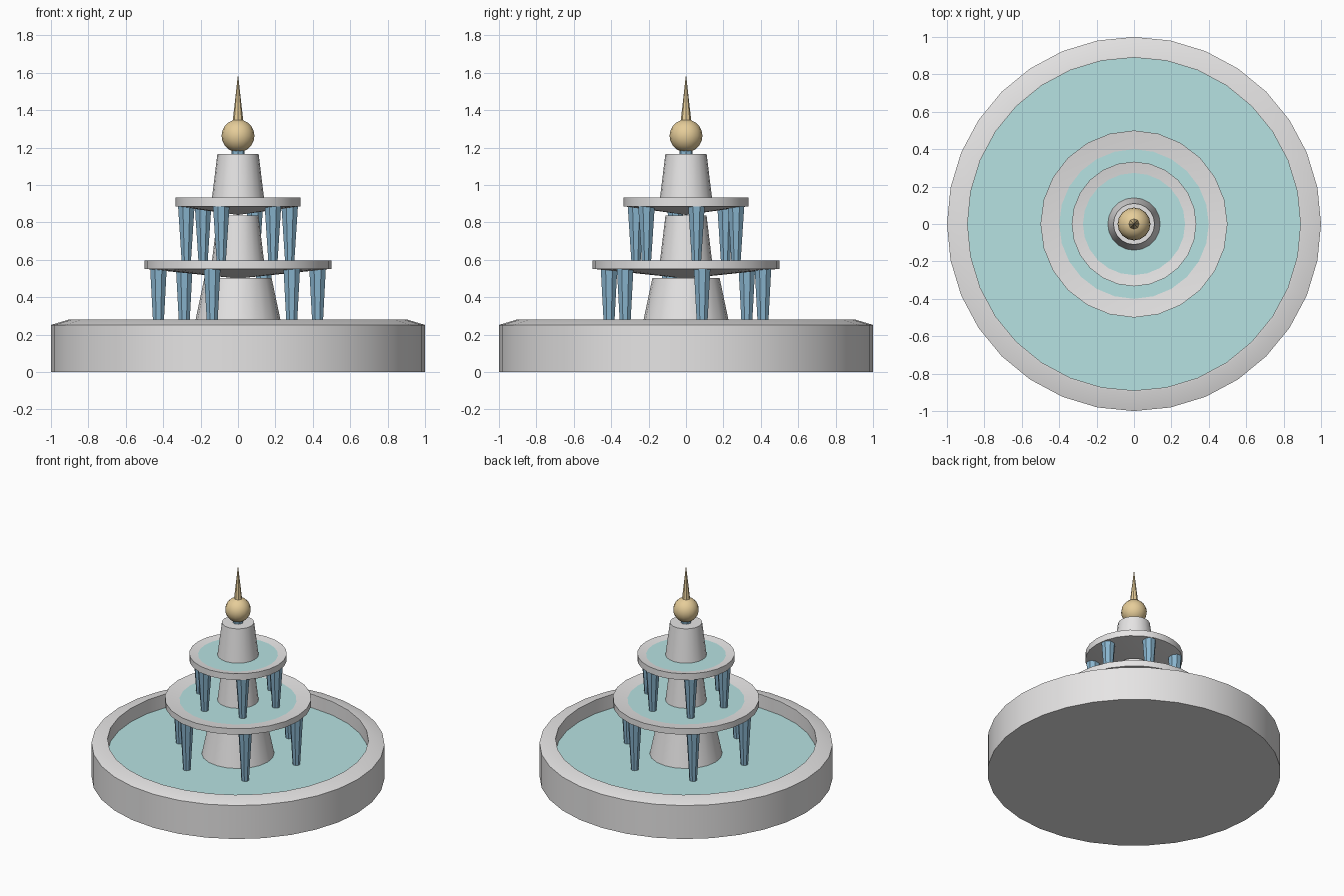
import bpy
import bmesh
from math import cos, sin, pi, tau, radians

cube = bpy.data.objects.get("Cube")
if cube:
    bpy.data.objects.remove(cube, do_unlink=True)


def make_material(name, rgb):
    mat = bpy.data.materials.new(name)
    mat.use_nodes = True
    mat.diffuse_color = (*rgb, 1)
    bsdf = next(n for n in mat.node_tree.nodes if n.type == 'BSDF_PRINCIPLED')
    bsdf.inputs["Base Color"].default_value = (*rgb, 1)
    return mat


STONE = make_material("pale stone", (0.79, 0.78, 0.78))
WATER = make_material("pool water", (0.47, 0.76, 0.76))
JET = make_material("falling water", (0.25, 0.46, 0.62))
GOLD = make_material("gold", (0.79, 0.61, 0.32))


def lathe(name, profile, sides, mat, centre=(0, 0), turn=0.0):
    """Spin (radius, z) points, listed bottom to top along the outside, about z."""
    bm = bmesh.new()
    rings = []
    for r, z in profile:
        count = sides if r > 0 else 1
        angles = [turn + tau * i / sides for i in range(count)]
        rings.append([bm.verts.new((centre[0] + r * cos(a), centre[1] + r * sin(a), z))
                      for a in angles])
    for low, high in zip(rings, rings[1:]):
        for i in range(sides):
            j = (i + 1) % sides
            if len(low) == 1:
                bm.faces.new((low[0], high[j], high[i]))
            elif len(high) == 1:
                bm.faces.new((low[i], low[j], high[0]))
            else:
                bm.faces.new((low[i], low[j], high[j], high[i]))
    # Close open ends with a single flat face
    if len(rings[0]) > 1:
        bm.faces.new(rings[0][::-1])
    if len(rings[-1]) > 1:
        bm.faces.new(rings[-1])
    bmesh.ops.recalc_face_normals(bm, faces=bm.faces)
    mesh = bpy.data.meshes.new(name)
    bm.to_mesh(mesh)
    bm.free()
    mesh.materials.append(mat)
    # Smooth round walls, crisp rims
    mesh.shade_smooth()
    mesh.set_sharp_from_angle(angle=radians(30))
    obj = bpy.data.objects.new(name, mesh)
    bpy.context.collection.objects.link(obj)


def pool(name, radius, z, sides):
    """Thin disc of still water, its edge buried in the stone."""
    lathe(name, [(radius, z - 0.008), (radius, z)], sides, WATER)


def tier(name, radius, bottom, edge, top, depth, sides):
    """Shallow dish with a pointed underside and a sloping inside."""
    lathe(name, [(0, bottom), (radius, edge), (radius, top), (0, top - depth)], sides, STONE)


def jets(name, ring, z0, z1):
    """Six streams that widen upward, spaced around a ring."""
    for i in range(6):
        a = 0.2 + tau * i / 6
        lathe(f"{name}_{i + 1}", [(0.026, z0), (0.048, z1)], 8, JET,
              (ring * cos(a), ring * sin(a)), pi / 8)


# Ground basin with a bevelled lip
lathe("basin", [(1, 0), (1, 0.252), (0.9, 0.282), (0.89, 0.282), (0.89, 0.14)], 32, STONE)
pool("basin_water", 0.9, 0.18, 32)

# Lower level
lathe("lower_column", [(0.25, 0.17), (0.18, 0.502)], 20, STONE)
jets("lower_jet", 0.434, 0.175, 0.556)
tier("lower_tier", 0.5, 0.5, 0.552, 0.597, 0.07, 24)
pool("lower_tier_water", 0.41, 0.583, 24)

# Middle level
lathe("middle_column", [(0.142, 0.57), (0.11, 0.836)], 20, STONE)
jets("upper_jet", 0.282, 0.58, 0.89)
tier("upper_tier", 0.333, 0.84, 0.886, 0.933, 0.0555, 24)
pool("upper_tier_water", 0.28, 0.923, 24)

# Top pedestal and finial
lathe("top_column", [(0.142, 0.91), (0.11, 1.167)], 20, STONE)
lathe("finial_stem", [(0.036, 1.16), (0.036, 1.2)], 8, JET)
ball = [(0.088 * sin(pi * i / 10), 1.263 - 0.088 * cos(pi * i / 10))
        for i in range(1, 10)]
lathe("finial_ball", [(0, 1.175), *ball, (0, 1.351)], 16, GOLD)
lathe("finial_spike", [(0.028, 1.345), (0, 1.593)], 8, GOLD)
